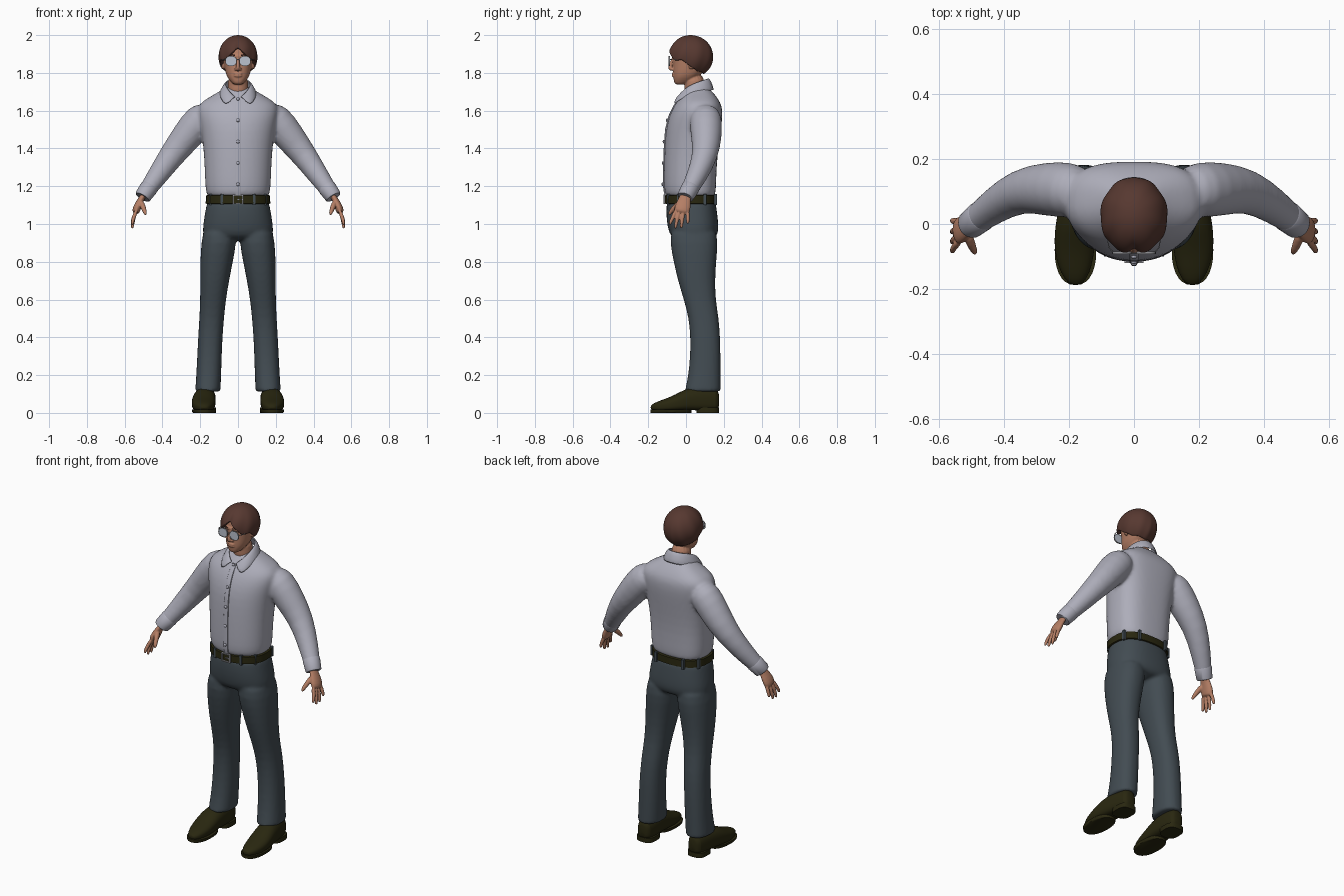
import bpy, bmesh, math
from mathutils import Vector

if "Cube" in bpy.data.objects:
    bpy.data.objects.remove(bpy.data.objects["Cube"])

X, Y, Z = Vector((1, 0, 0)), Vector((0, 1, 0)), Vector((0, 0, 1))


def material(name, *rgb):
    m = bpy.data.materials.new(name)
    m.use_nodes = True
    m.diffuse_color = (*rgb, 1)
    bsdf = next(n for n in m.node_tree.nodes if n.type == 'BSDF_PRINCIPLED')
    bsdf.inputs["Base Color"].default_value = (*rgb, 1)
    return m


SHIRT = material("shirt_grey", .42, .42, .49)
PANTS = material("trouser_slate", .055, .072, .085)
LEATHER = material("dark_leather", .022, .02, .005)
SKIN = material("skin", .46, .21, .13)
HAIR = material("brown_hair", .095, .04, .03)
LENS = material("pale_lens", .5, .54, .62)
METAL = material("grey_metal", .3, .3, .32)


def power(v, e):
    return math.copysign(abs(v) ** (2 / e), v)


def ring(c, u, v, a, b, p=2, q=None, n=28):
    """Superellipse; p shapes the -v half and q the +v half."""
    pts = []
    for i in range(n):
        t = 2 * math.pi * i / n
        e = p if math.sin(t) < 0 else (q or p)
        pts.append(Vector(c) + u * a * power(math.cos(t), e) + v * b * power(math.sin(t), e))
    return pts


def slab(z, x0, x1, y0, y1, p=2, q=None):
    return ring(((x0 + x1) / 2, (y0 + y1) / 2, z), X, Y, (x1 - x0) / 2, (y1 - y0) / 2, p, q)


def loft(bm, rings, caps=True, closed=True):
    rows = [[bm.verts.new(p) for p in r] for r in rings]
    n = len(rows[0])
    for a, b in zip(rows, rows[1:]):
        for i in range(n if closed else n - 1):
            j = (i + 1) % n
            bm.faces.new((a[i], a[j], b[j], b[i]))
    if caps:
        bm.faces.new(rows[0][::-1])
        bm.faces.new(rows[-1])


def tube(bm, path, flat=1, ref=Y, n=16):
    """Tube through (x, y, z, radius) points; flat scales it across ref."""
    pts = [Vector(p[:3]) for p in path]
    rings = []
    for i, p in enumerate(path):
        t = (pts[min(i + 1, len(pts) - 1)] - pts[max(i - 1, 0)]).normalized()
        u = t.cross(ref).normalized()
        rings.append(ring(pts[i], u, u.cross(t), p[3] * flat, p[3], n=n))
    loft(bm, rings)


def ball(bm, c, r):
    for v in bmesh.ops.create_uvsphere(bm, u_segments=16, v_segments=10, radius=1)["verts"]:
        v.co = Vector(c) + Vector(a * b for a, b in zip(v.co, r))


def box(bm, c, s):
    for v in bmesh.ops.create_cube(bm, size=1)["verts"]:
        v.co = Vector(c) + Vector(a * b for a, b in zip(v.co, s))


def finish(bm, name, mat, mirror=False, subsurf=0, solid=0, voxel=0, relax=3):
    bmesh.ops.recalc_face_normals(bm, faces=bm.faces)
    me = bpy.data.meshes.new(name)
    bm.to_mesh(me)
    bm.free()
    me.materials.append(mat)
    ob = bpy.data.objects.new(name, me)
    bpy.context.collection.objects.link(ob)
    if mirror:
        ob.modifiers.new("mirror", 'MIRROR').use_mirror_merge = False
    if solid:
        m = ob.modifiers.new("thickness", 'SOLIDIFY')
        m.thickness, m.offset = solid, -1
    if subsurf:
        m = ob.modifiers.new("round", 'SUBSURF')
        m.levels = m.render_levels = subsurf
    if voxel:
        m = ob.modifiers.new("blend", 'REMESH')
        m.mode, m.voxel_size, m.use_smooth_shade = 'VOXEL', voxel, True
        m = ob.modifiers.new("relax", 'SMOOTH')
        m.factor, m.iterations = .5, relax
    bpy.ops.object.select_all(action='DESELECT')
    ob.select_set(True)
    bpy.context.view_layer.objects.active = ob
    bpy.ops.object.shade_smooth_by_angle(angle=math.radians(45))
    return ob


# Shirt: torso (height, half width, front, back) and sleeves blended together
TORSO = [(1.135, .158, -.1, .15), (1.16, .168, -.112, .156), (1.2, .174, -.118, .16),
         (1.3, .177, -.117, .162), (1.4, .183, -.114, .172), (1.5, .196, -.107, .186),
         (1.57, .212, -.09, .194), (1.62, .215, -.067, .192), (1.65, .19, -.046, .178),
         (1.68, .137, -.026, .158), (1.71, .085, 0, .13), (1.73, .06, .01, .11)]
bm = bmesh.new()
loft(bm, [slab(z, -w, w, f, b, 2.1, 2.8) for z, w, f, b in TORSO])
for s in (1, -1):
    tube(bm, [(s * x, y, z, r) for x, y, z, r in
              [(.15, .1, 1.585, .07), (.2, .105, 1.56, .088), (.27, .108, 1.465, .083),
               (.35, .105, 1.365, .068), (.43, .056, 1.25, .055), (.485, .012, 1.172, .044),
               (.495, .004, 1.158, .043)]], n=24)
finish(bm, "shirt", SHIRT, subsurf=1, voxel=.01, relax=4)

# Cuffs
bm = bmesh.new()
tube(bm, [(.468, .026, 1.197, .045), (.472, .023, 1.191, .048),
          (.503, -.002, 1.147, .044), (.506, -.004, 1.142, .04)], n=24)
finish(bm, "cuffs", SHIRT, mirror=True)


def front_at(z):
    for a, b in zip(TORSO, TORSO[1:]):
        if a[0] <= z <= b[0]:
            return a[2] + (b[2] - a[2]) * (z - a[0]) / (b[0] - a[0])
    return 0


# Button strip and buttons
bm = bmesh.new()
loft(bm, [slab(z, -.014, .014, front_at(z) - .004, front_at(z) + .015, 6)
          for z in [1.145 + .02 * i for i in range(27)]])
finish(bm, "button_strip", SHIRT)
bm = bmesh.new()
for i in range(5):
    z = 1.21 + .113 * i
    ball(bm, (0, front_at(z) - .006, z), (.009, .006, .009))
finish(bm, "buttons", SHIRT)

# Folded collar, from the back round to the pointed front
top = [(0, .125, 1.775), (.045, .11, 1.77), (.068, .06, 1.755), (.066, .015, 1.735),
       (.05, -.014, 1.712), (.03, -.032, 1.69), (.007, -.04, 1.672)]
low = [(0, .153, 1.712), (.06, .14, 1.707), (.102, .075, 1.697), (.104, .01, 1.682),
       (.09, -.038, 1.658), (.07, -.07, 1.63), (.04, -.064, 1.65)]
mid = [(Vector(a) * .55 + Vector(b) * .45) + Z * .012 for a, b in zip(top, low)]
bm = bmesh.new()
flip = lambda r: [Vector((-p[0], p[1], p[2])) for p in r[:0:-1]] + [Vector(p) for p in r]
loft(bm, [flip(top), flip(mid), flip(low)], caps=False, closed=False)
finish(bm, "collar", SHIRT, solid=.008, subsurf=1)

# Trousers: hips and legs blended together
bm = bmesh.new()
loft(bm, [slab(z, -w, w, f, b, 2.3, 2.5) for z, w, f, b in
          [(1.13, .16, -.098, .154), (1.11, .166, -.103, .158), (1.05, .177, -.106, .167),
           (.98, .188, -.098, .174), (.94, .186, -.085, .168), (.91, .15, -.05, .14)]])
for s in (1, -1):
    loft(bm, [slab(z, *sorted((s * i, s * o)), f, b, 2.3) for z, i, o, f, b in
              [(1, .01, .18, -.08, .16), (.9, .008, .195, -.086, .17),
               (.8, .027, .2, -.066, .16), (.7, .047, .2, -.043, .154),
               (.6, .064, .2, -.012, .157), (.5, .074, .205, .015, .174),
               (.4, .082, .211, .023, .181), (.3, .086, .216, .022, .183),
               (.2, .089, .221, .012, .183), (.13, .092, .226, -.003, .183),
               (.115, .093, .226, -.005, .183), (.112, .095, .224, -.003, .181)]])
finish(bm, "trousers", PANTS, subsurf=1, voxel=.01)

# Belt, loops and buckle
bm = bmesh.new()
loft(bm, [slab(z, -w, w, -w + .058, w - .008, 2.2, 2.5) for z, w in
          [(1.106, .164), (1.109, .171), (1.15, .17), (1.153, .163)]])
finish(bm, "belt", LEATHER)
bm = bmesh.new()
for x, y in ((.085, -.092), (.145, -.04), (.09, .156), (.155, .1)):
    box(bm, (x, y, 1.13), (.014, .016, .058))
finish(bm, "belt_loops", PANTS, mirror=True)
bm = bmesh.new()
for s in (1, -1):
    box(bm, (.026 * s, -.115, 1.13), (.007, .01, .05))
    box(bm, (0, -.115, 1.13 + .022 * s), (.058, .01, .006))
box(bm, (.012, -.117, 1.13), (.028, .006, .005))
finish(bm, "buckle", METAL)

# Shoes: uppers lofted heel to toe, then sole and heel block
bm = bmesh.new()
loft(bm, [ring((x, y, (h + b) / 2), X, Z, w, (h - b) / 2, 3.5, 2.2) for y, x, w, b, h in
          [(.176, .168, .025, .03, .1), (.165, .168, .042, .015, .13), (.1, .17, .053, .012, .14),
           (.02, .178, .06, .015, .135), (-.03, .182, .063, .012, .112), (-.08, .183, .062, .01, .085),
           (-.13, .182, .052, .01, .068), (-.17, .18, .034, .014, .052), (-.188, .18, .014, .02, .038)]])
finish(bm, "shoe_uppers", LEATHER, mirror=True, subsurf=1)
bm = bmesh.new()
loft(bm, [ring((.18, -.08, z), X, Y, w, .108, 2.3) for z, w in ((0, .058), (.003, .062), (.018, .064))])
loft(bm, [ring((.169, .115, z), X, Y, .053, .06, 3) for z in (0, .028)])
finish(bm, "shoe_soles", LEATHER, mirror=True)

# Hands: wrist and palm, four fingers and a thumb
bm = bmesh.new()
tube(bm, [(.49, .008, 1.17, .03), (.508, -.005, 1.14, .03), (.524, -.012, 1.11, .039),
          (.537, -.02, 1.08, .044), (.543, -.025, 1.055, .038)], flat=.5, n=20)
for y, tip_y, tip_z in ((-.053, -.085, .995), (-.034, -.056, .975), (-.013, -.025, .977), (.008, .01, 1.0)):
    tube(bm, [(.536, y, 1.075, .011), (.553, (y + tip_y) / 2, 1.035, .0105),
              (.56, tip_y, tip_z + .01, .009), (.559, tip_y, tip_z, .005)])
tube(bm, [(.515, -.025, 1.12, .016), (.502, -.06, 1.09, .014), (.492, -.083, 1.062, .011),
          (.488, -.092, 1.047, .006)], ref=X)
finish(bm, "hands", SKIN, mirror=True, subsurf=1, voxel=.004, relax=2)

# Head: skull, neck, nose, brow, lips and ears blended together
bm = bmesh.new()
loft(bm, [slab(z, -w, w, f, b, 2.3) for z, w, f, b in
          [(1.737, .022, -.055, -.01), (1.75, .036, -.064, .03), (1.775, .056, -.067, .06),
           (1.8, .066, -.068, .09), (1.83, .072, -.068, .115), (1.87, .077, -.068, .125),
           (1.91, .079, -.07, .125), (1.95, .068, -.055, .11), (1.98, .04, -.02, .075)]])
tube(bm, [(0, .055, 1.65, .06), (0, .045, 1.72, .055), (0, .04, 1.8, .055)])
tube(bm, [(0, -.064, 1.885, .008), (0, -.08, 1.85, .009), (0, -.088, 1.825, .012), (0, -.07, 1.814, .012)])
tube(bm, [(-.055, -.045, 1.882, .01), (-.025, -.066, 1.888, .011),
          (.025, -.066, 1.888, .011), (.055, -.045, 1.882, .01)], ref=Z)
for z in (1.784, 1.796):
    ball(bm, (0, -.068, z), (.022, .008, .006))
for s in (1, -1):
    ball(bm, (.012 * s, -.074, 1.82), (.008, .012, .008))
    ball(bm, (.079 * s, .03, 1.85), (.012, .02, .032))
finish(bm, "head", SKIN, subsurf=1, voxel=.004, relax=3)

# Hair: shell from crown to a hairline that parts at the forehead
LINE = [(0, 1.935), (.35, 1.905), (.75, 1.862), (1.15, 1.868), (1.5, 1.835), (2, 1.805), (3.2, 1.79)]


def hairline(phi):
    for (a, za), (b, zb) in zip(LINE, LINE[1:]):
        if a <= phi <= b:
            return za + (zb - za) * (phi - a) / (b - a)


rings = []
for j in range(16):
    row = []
    for i in range(72):
        phi = math.pi * (i / 36 - 1)
        t = .03 + j / 15
        theta = min(t, 1) * math.acos((hairline(abs(phi)) - 1.887) / .113)
        wave = 1 + .022 * min(t, 1) * math.sin(9 * abs(phi) + 5 * t) - .06 * t * math.exp(-(phi / .12) ** 2)
        r = math.sin(theta) * wave
        row.append(Vector((.104 * r * math.sin(phi), .025 - .12 * r * math.cos(phi),
                           1.887 + .113 * math.cos(theta))))
    rings.append(row)
bm = bmesh.new()
loft(bm, rings, caps=False)
bmesh.ops.holes_fill(bm, edges=[e for e in bm.edges if e.is_boundary and e.verts[0].co.z > 1.99], sides=0)
finish(bm, "hair", HAIR, solid=.02, subsurf=1)

# Eyebrows
bm = bmesh.new()
tube(bm, [(.016, -.077, 1.892, .003), (.036, -.073, 1.897, .004), (.056, -.055, 1.891, .002)], ref=Z, n=8)
finish(bm, "eyebrows", HAIR, mirror=True)

# Glasses: lenses, rims, bridge and side arms
bm = bmesh.new()
loft(bm, [ring((.037, y, 1.863), X, Z, .027, .024, 2.4) for y in (-.09, -.086)])
finish(bm, "lenses", LENS, mirror=True)
bm = bmesh.new()
loft(bm, [ring((.037, y, 1.863), X, Z, .027 + d, .024 + d, 2.4) for y, d in
          ((-.092, 0), (-.092, .003), (-.085, .003), (-.085, 0), (-.092, 0))], caps=False)
tube(bm, [(.012, -.088, 1.87, .002), (0, -.091, 1.872, .002)], ref=Z, n=8)
tube(bm, [(.064, -.087, 1.87, .002), (.078, -.07, 1.872, .002), (.085, .03, 1.87, .002)], ref=Z, n=8)
finish(bm, "glasses_frame", METAL, mirror=True)
